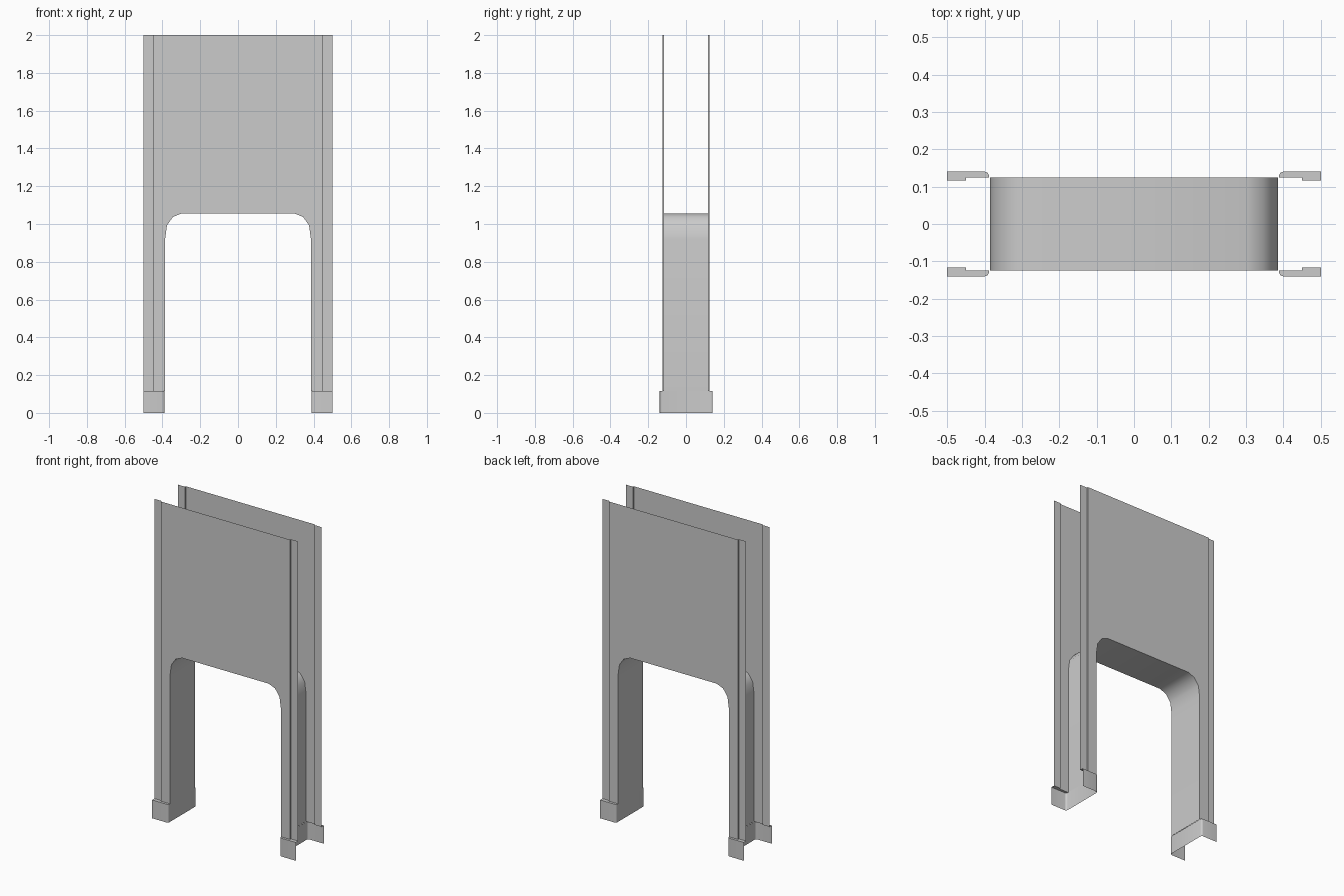
import bpy, bmesh, math
from mathutils import Vector

if "Cube" in bpy.data.objects:
    bpy.data.objects.remove(bpy.data.objects["Cube"])

FOOT, TOP = 0.115, 2.0
OPEN_X, STEP_X, END_X = 0.386, 0.45, 0.5
PANEL_Y, STRIP_Y, PLINTH_Y = -0.125, -0.117, -0.14

# Half outline of the doorway opening (x, z), from the foot to the crown
ARCH = [(OPEN_X, FOOT), (OPEN_X, 0.92), (0.376, 0.993),
        (0.345, 1.037), (0.3, 1.055), (0, 1.055)]


def build(name, faces):
    """Make one front right quarter from (corners, facing) pairs, mirrored over x and y."""
    bm = bmesh.new()
    for corners, facing in faces:
        f = bm.faces.new([bm.verts.new(c) for c in corners])
        f.normal_update()
        if f.normal.dot(Vector(facing)) < 0:
            f.normal_flip()
    bmesh.ops.remove_doubles(bm, verts=bm.verts, dist=1e-5)
    mesh = bpy.data.meshes.new(name)
    bm.to_mesh(mesh)
    bm.free()
    obj = bpy.data.objects.new(name, mesh)
    bpy.context.collection.objects.link(obj)
    bpy.ops.object.select_all(action='DESELECT')
    obj.select_set(True)
    bpy.context.view_layer.objects.active = obj
    bpy.ops.object.shade_smooth_by_angle(angle=math.radians(35))
    mirror = obj.modifiers.new("Mirror", 'MIRROR')
    mirror.use_axis = (True, True, False)
    mirror.merge_threshold = 1e-4
    return obj


FRONT = (0, -1, 0)

# Wall panels: leg quads beside the opening, then the field above it
legs = ARCH[:-1]
panel = []
for (x0, z0), (x1, z1) in zip(legs, legs[1:]):
    panel.append(([(x0, PANEL_Y, z0), (STEP_X, PANEL_Y, z0),
                   (STEP_X, PANEL_Y, z1), (x1, PANEL_Y, z1)], FRONT))
xc, zc = legs[-1]
panel.append(([(0, PANEL_Y, zc), (xc, PANEL_Y, zc), (STEP_X, PANEL_Y, zc),
               (STEP_X, PANEL_Y, TOP), (0, PANEL_Y, TOP)], FRONT))
build("wall_panels", panel)

# Recessed edge strips with their small step
build("edge_strips", [
    ([(STEP_X, PANEL_Y, FOOT), (STEP_X, STRIP_Y, FOOT),
      (STEP_X, STRIP_Y, TOP), (STEP_X, PANEL_Y, TOP)], (1, 0, 0)),
    ([(STEP_X, STRIP_Y, FOOT), (END_X, STRIP_Y, FOOT),
      (END_X, STRIP_Y, TOP), (STEP_X, STRIP_Y, TOP)], FRONT),
])

# Lining of the doorway opening
build("doorway_lining", [
    ([(x0, PANEL_Y, z0), (x1, PANEL_Y, z1), (x1, 0, z1), (x0, 0, z0)], (-1, 0, -1))
    for (x0, z0), (x1, z1) in zip(ARCH, ARCH[1:])])

# Plinths: open C-shaped wrap around each leg with a rounded corner
PX, R = 0.388, 0.012
path = [(END_X, PLINTH_Y)]
for i in range(5):
    a = math.radians(90 * i / 4)
    path.append((PX + R - R * math.sin(a), PLINTH_Y + R - R * math.cos(a)))
path.append((PX, 0))
plinth = [([(x0, y0, 0), (x1, y1, 0), (x1, y1, FOOT), (x0, y0, FOOT)], (-1, -1, 0))
          for (x0, y0), (x1, y1) in zip(path, path[1:])]

# Ledges on top of the plinths, meeting the panel and the strip
UP = (0, 0, 1)
plinth.append(([(x, y, FOOT) for x, y in path[1:-1]]
               + [(PX, PANEL_Y, FOOT), (STEP_X, PANEL_Y, FOOT),
                  (STEP_X, PLINTH_Y, FOOT)], UP))
plinth.append(([(STEP_X, PLINTH_Y, FOOT), (END_X, PLINTH_Y, FOOT), (END_X, STRIP_Y, FOOT),
                (STEP_X, STRIP_Y, FOOT), (STEP_X, PANEL_Y, FOOT)], UP))
build("leg_plinths", plinth)
